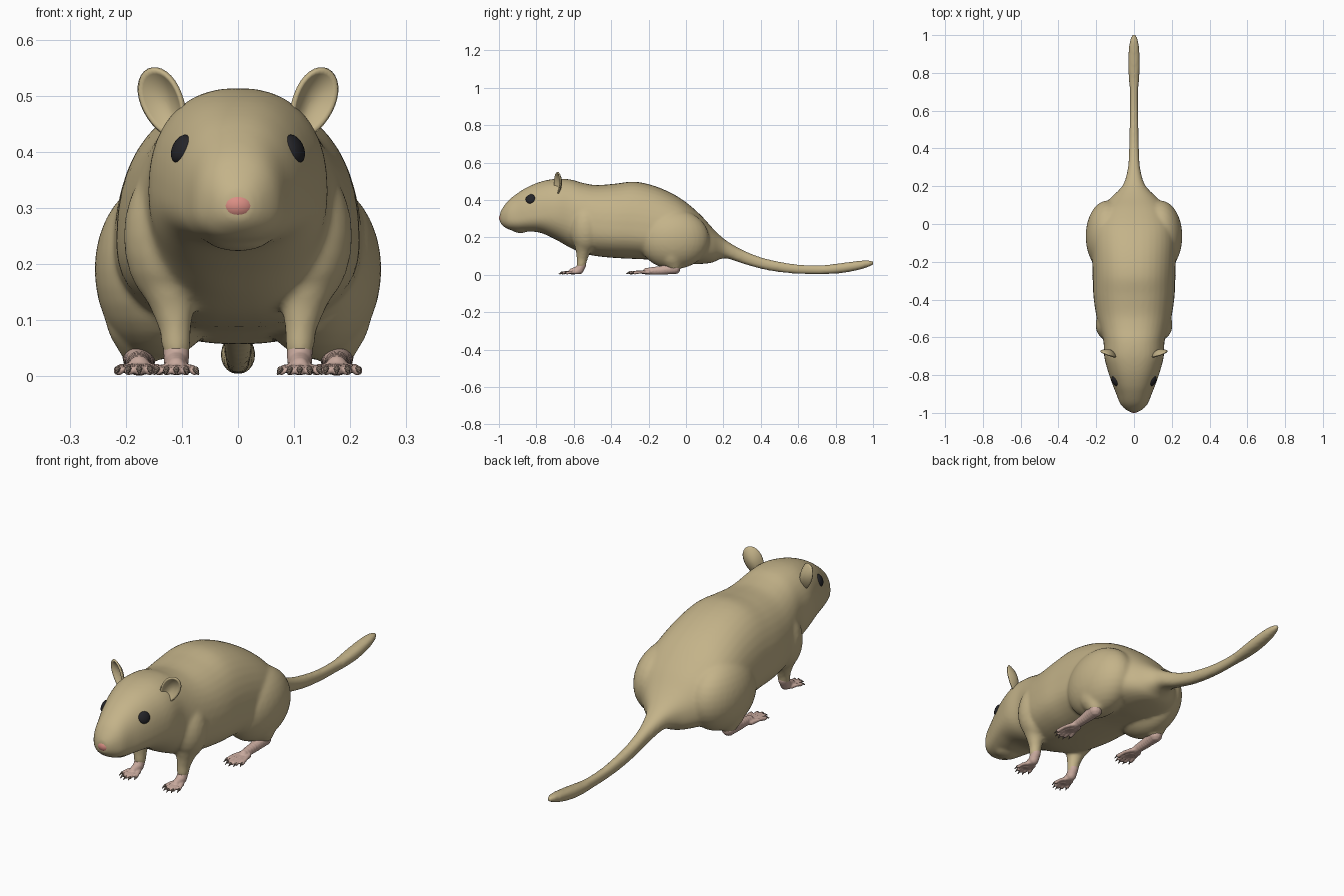
import bpy, bmesh, math
from mathutils import Vector, Matrix

if "Cube" in bpy.data.objects:
    bpy.data.objects.remove(bpy.data.objects["Cube"])


def material(name, rgb):
    m = bpy.data.materials.new(name)
    m.diffuse_color = (*rgb, 1)
    m.use_nodes = True
    m.node_tree.nodes["Principled BSDF"].inputs["Base Color"].default_value = m.diffuse_color
    return m


FUR = material("tan fur", (0.55, 0.45, 0.25))
SKIN = material("pale pink skin", (0.58, 0.40, 0.34))
NOSE = material("pink nose", (0.70, 0.27, 0.23))
EYE = material("black eye", (0.018, 0.018, 0.022))
CLAW = material("brown claw", (0.20, 0.15, 0.12))


def finish(bm, name, mat, voxel=None, smooth=0):
    """Turn a bmesh into an object, optionally fused into one smooth skin."""
    bmesh.ops.recalc_face_normals(bm, faces=bm.faces)
    for f in bm.faces:
        f.smooth = True
    me = bpy.data.meshes.new(name)
    bm.to_mesh(me)
    bm.free()
    me.materials.append(mat)
    ob = bpy.data.objects.new(name, me)
    bpy.context.collection.objects.link(ob)
    if voxel:
        r = ob.modifiers.new("fuse", 'REMESH')
        r.mode = 'VOXEL'
        r.voxel_size = voxel
        r.use_smooth_shade = True
    if smooth:
        s = ob.modifiers.new("relax", 'SMOOTH')
        s.factor = 0.5
        s.iterations = smooth
    return ob


def ellipsoid(bm, c, r, rot=Matrix(), seg=24):
    m = Matrix.Translation(c) @ rot @ Matrix.Diagonal((*r, 1))
    bmesh.ops.create_uvsphere(bm, u_segments=seg, v_segments=seg // 2, radius=1, matrix=m)


def chain(bm, pts, n=4, seg=12):
    """Rounded limb: overlapping balls along points (x, y, z, radius)."""
    for a, b in zip(pts, pts[1:]):
        for i in range(n + 1):
            p = [u + (v - u) * i / n for u, v in zip(a, b)]
            ellipsoid(bm, p[:3], (p[3],) * 3, seg=seg)


def spline(rows, n=5):
    """Catmull-Rom through table rows."""
    out = []
    for i in range(len(rows) - 1):
        a, b = rows[max(i - 1, 0)], rows[i]
        c, d = rows[i + 1], rows[min(i + 2, len(rows) - 1)]
        for k in range(n):
            t = k / n
            out.append([0.5 * (2*q + (r-p)*t + (2*p-5*q+4*r-s)*t*t + (3*q-p-3*r+s)*t**3)
                        for p, q, r, s in zip(a, b, c, d)])
    return out + [list(rows[-1])]


def loft(bm, rows, power=2.3, n=40):
    """Skin cross-sections (y, top, bottom, half width, height of widest point)."""
    prev, e = None, 2 / power
    for y, top, bot, w, zc in rows:
        ring = []
        for i in range(n):
            c, s = math.cos(math.tau * i / n), math.sin(math.tau * i / n)
            h = top - zc if s > 0 else zc - bot
            ring.append(bm.verts.new((math.copysign(abs(c) ** e, c) * w, y,
                                      zc + math.copysign(abs(s) ** e, s) * h)))
        if prev:
            for i in range(n):
                j = (i + 1) % n
                bm.faces.new((prev[i], prev[j], ring[j], ring[i]))
        else:
            bm.faces.new(ring)
        prev = ring
    bm.faces.new(prev)


# Head and trunk sections: y, top, bottom, half width, widest height
TRUNK = [(-.995, .330, .280, .022, .305), (-.98, .358, .262, .047, .305),
         (-.95, .397, .243, .074, .300), (-.90, .437, .234, .094, .300),
         (-.85, .468, .232, .114, .310), (-.78, .497, .225, .138, .320),
         (-.70, .513, .190, .158, .330), (-.62, .510, .145, .162, .320),
         (-.55, .491, .115, .184, .270), (-.48, .480, .100, .201, .250),
         (-.38, .487, .090, .215, .240), (-.28, .498, .085, .218, .235),
         (-.18, .479, .080, .222, .220), (-.08, .438, .068, .225, .200),
         (.00, .388, .058, .215, .190), (.08, .318, .058, .176, .170),
         (.14, .252, .065, .122, .150), (.18, .212, .083, .080, .147)]
# Tail sections: y, top, bottom, half width
TAIL = [(.22, .180, .087, .052), (.30, .134, .061, .032), (.40, .094, .032, .026),
        (.50, .070, .014, .024), (.60, .055, .005, .022), (.70, .051, .003, .022),
        (.76, .054, .004, .027), (.84, .064, .010, .032), (.92, .074, .025, .029),
        (.97, .078, .040, .022), (1.004, .073, .053, .010)]

# Body: trunk, tail, shoulders, haunches and legs fused together
bm = bmesh.new()
loft(bm, spline(TRUNK + [(y, t, b, w, (t + b) / 2) for y, t, b, w in TAIL]))
ellipsoid(bm, (0, -.885, .243), (.055, .045, .020))
for s in (-1, 1):
    ellipsoid(bm, (s * .125, -.535, .25), (.079, .085, .13))
    ellipsoid(bm, (s * .14, -.065, .19), (.116, .19, .16), seg=32)
    chain(bm, [(s * .125, -.54, .20, .066), (s * .117, -.55, .13, .040),
               (s * .112, -.555, .09, .030), (s * .11, -.56, .05, .026)], 6, 16)
    chain(bm, [(s * .160, -.075, .16, .092), (s * .170, -.075, .10, .066),
               (s * .175, -.06, .05, .036)], 6, 16)
body = finish(bm, "body", FUR, 0.008, 10)

# Feet: palm, five spread toes, and small claws
feet, claws = bmesh.new(), bmesh.new()


def foot(s, x, palm, base_y, tip_y, spread, r):
    chain(feet, [(s * (x + dx), y, z, pr) for dx, y, z, pr in palm], 5)
    for k in range(-2, 3):
        back = 0.006 * k * k
        b = (s * (x + k * spread * .55), base_y + back, r + .004, r * 1.1)
        m = (s * (x + k * spread * .85), (base_y + tip_y) / 2 + back, r + .006, r * .85)
        t = (s * (x + k * spread), tip_y + back, r + .001, r)
        chain(feet, [(s * x, base_y + .05, r + .008, r * 1.3), b, m, t])
        c = Vector((t[0] - b[0], t[1] - b[1], 0)).normalized()
        p = Vector(t[:3])
        chain(claws, [(*(p + c * r * .6 + Vector((0, 0, .003))), .0055),
                      (*(p + c * r * 2.2 - Vector((0, 0, .005))), .0022)], 4, 8)


for s in (-1, 1):
    foot(s, .11, [(0, -.556, .055, .024), (0, -.57, .026, .023), (0, -.61, .018, .017)],
         -.615, -.66, .0165, .0085)
    foot(s, .176, [(0, -.06, .034, .031), (0, -.13, .024, .024), (0, -.21, .019, .019)],
         -.225, -.298, .0185, .0095)
finish(feet, "feet", SKIN, 0.004, 2)
finish(claws, "claws", CLAW)

# Ears: cupped ovals facing forward and outward
bm = bmesh.new()
for s in (-1, 1):
    v = Vector((.40, .10, .90)).normalized()
    u = Vector((.90, .42, -.40))
    u = (u - v * u.dot(v)).normalized()
    w = u.cross(v).normalized()
    if w.y > 0:
        w = -w
    c = Vector((.135, -.69, .487))
    rings = []
    for i in range(9):
        q = max(i / 8, .001)
        ring = []
        for k in range(32):
            a = math.tau * k / 32
            p = (c + u * math.cos(a) * q * .038 * (1 + .12 * math.sin(a))
                 + v * math.sin(a) * q * .065 - w * .022 * (1 - q * q))
            ring.append(bm.verts.new((s * p.x, p.y, p.z)))
        rings.append(ring)
    bm.faces.new(rings[0])
    for a, b in zip(rings, rings[1:]):
        for k in range(32):
            j = (k + 1) % 32
            bm.faces.new((a[k], a[j], b[j], b[k]))
ears = finish(bm, "ears", FUR)
sol = ears.modifiers.new("thickness", 'SOLIDIFY')
sol.thickness = 0.008
sol.offset = 0

# Nose
bm = bmesh.new()
ellipsoid(bm, (0, -.972, .304), (.034, .028, .027))
finish(bm, "nose", NOSE)

# Eyes: domes seated on the head surface
bpy.context.view_layer.update()
skin = body.evaluated_get(bpy.context.evaluated_depsgraph_get())
bm = bmesh.new()
for s in (-1, 1):
    ok, loc, nor, _ = skin.closest_point_on_mesh(Vector((s * .115, -.838, .412)))
    rot = nor.to_track_quat('Z', 'Y').to_matrix().to_4x4()
    ellipsoid(bm, loc - nor * .004, (.028, .027, .014), rot)
finish(bm, "eyes", EYE)
